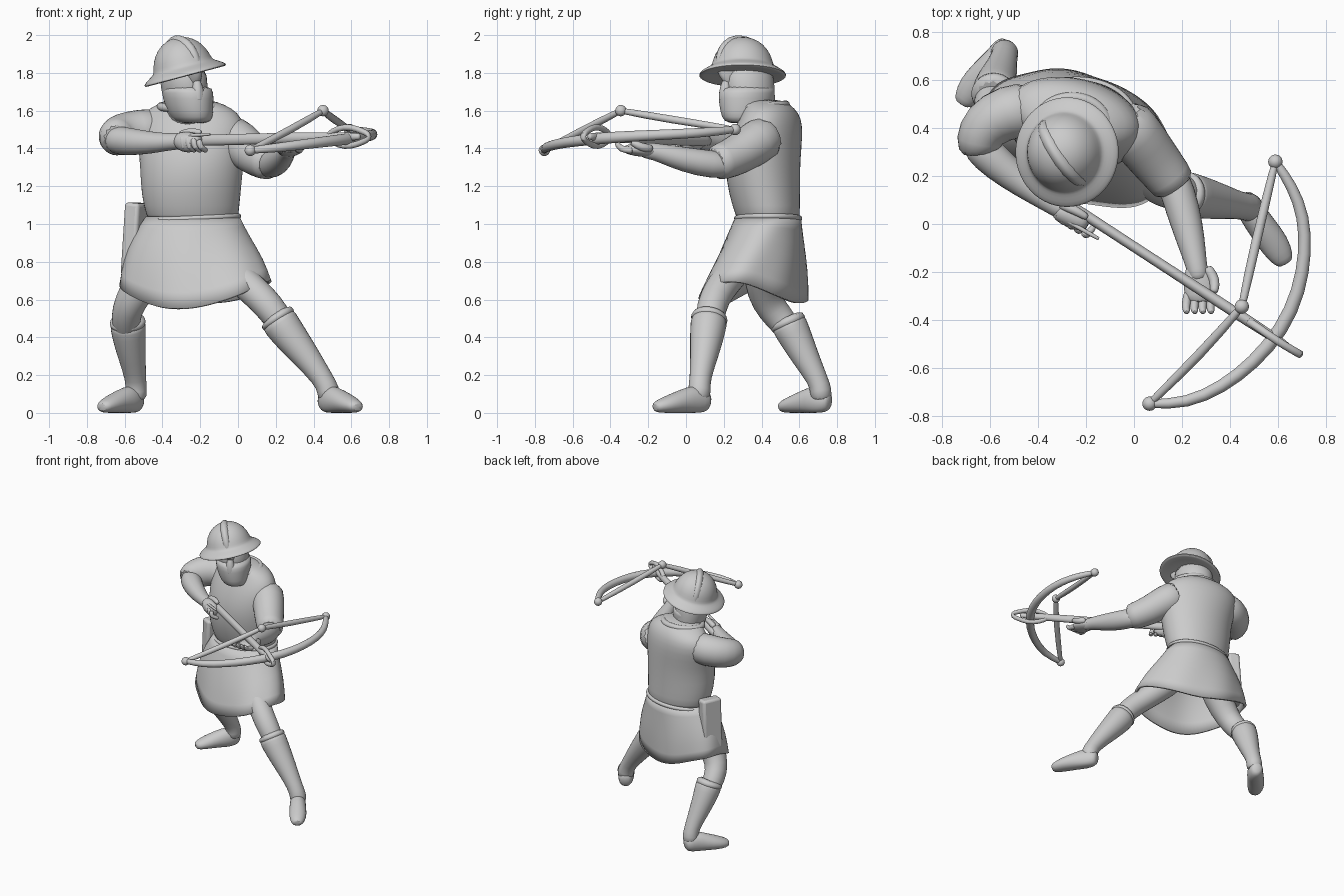
import bpy, math
from mathutils import Vector, Matrix

Z = Vector((0, 0, 1))


def finish(name, verts, faces, sub=1, angle=50):
    me = bpy.data.meshes.new(name)
    me.from_pydata([tuple(v) for v in verts], [], faces)
    me.update()
    ob = bpy.data.objects.new(name, me)
    bpy.context.collection.objects.link(ob)
    if sub:
        m = ob.modifiers.new("smooth", 'SUBSURF')
        m.levels = m.render_levels = sub
    bpy.ops.object.select_all(action='DESELECT')
    ob.select_set(True)
    bpy.context.view_layer.objects.active = ob
    bpy.ops.object.shade_smooth_by_angle(angle=math.radians(angle))
    return ob


def skin(name, rings, caps=True, closed=False, sub=1):
    """Join equal-length rings of points into one surface."""
    n, k = len(rings[0]), len(rings)
    verts = [p for r in rings for p in r]
    faces = []
    for i in range(k if closed else k - 1):
        j = (i + 1) % k
        faces += [(i*n + a, i*n + (a+1) % n, j*n + (a+1) % n, j*n + a) for a in range(n)]
    if caps and not closed:
        faces += [tuple(range(n))[::-1], tuple(range((k-1)*n, k*n))]
    return finish(name, verts, faces, sub)


def tube(name, pts, r=None, n=14, closed=False, rounded=True, sub=1):
    """Tube through (x, y, z, side radius, up radius) points."""
    P = [Vector(p[:3]) for p in pts]
    R = [(r, r) if r else (p[3], p[-1]) for p in pts]
    k = len(P)
    if rounded and not closed:       # extra shrunken rings give round ends
        d0, d1 = (P[0]-P[1]).normalized(), (P[-1]-P[-2]).normalized()
        P = [P[0] + d0*R[0][0]*.45] + P + [P[-1] + d1*R[-1][0]*.45]
        R = [(R[0][0]*.6, R[0][1]*.6)] + R + [(R[-1][0]*.6, R[-1][1]*.6)]
        k += 2
    rings, side, last = [], None, None
    for i in range(k):
        a = P[(i-1) % k] if closed else P[max(i-1, 0)]
        b = P[(i+1) % k] if closed else P[min(i+1, k-1)]
        t = (b - a).normalized()
        if side is None:
            side = t.cross(Z)
            side = side.normalized() if side.length > .1 else Vector((1, 0, 0))
        else:
            side = last.rotation_difference(t) @ side
        last, up = t, side.cross(t)
        ring = []
        for j in range(n):
            c = 2*math.pi*j/n
            v = P[i] + side*math.cos(c)*R[i][0] - up*math.sin(c)*R[i][1]
            v.z = max(v.z, 0)        # flat soles
            ring.append(v)
        rings.append(ring)
    return skin(name, rings, closed=closed, sub=sub)


def stack(name, rows, n=24, caps=True):
    """Horizontal ellipses: (cx, cy, z, rx, ry, turn in degrees)."""
    rings = []
    for cx, cy, z, rx, ry, turn in rows:
        m = Matrix.Rotation(math.radians(turn), 3, 'Z')
        rings.append([Vector((cx, cy, z)) + m @ Vector((rx*math.cos(2*math.pi*j/n),
                      ry*math.sin(2*math.pi*j/n), 0)) for j in range(n)])
    return skin(name, rings, caps)


def ball(name, p, scale, turn=(0, 0, 0)):
    bpy.ops.mesh.primitive_uv_sphere_add(segments=20, ring_count=12, location=p, rotation=turn)
    ob = bpy.context.object
    ob.name, ob.scale = name, scale
    bpy.ops.object.shade_smooth()


# torso, collar and belt
stack("torso", [(-.24, .435, 1.0, .23, .16, 0), (-.24, .435, 1.04, .245, .17, 0),
                (-.25, .415, 1.15, .265, .19, -2), (-.245, .405, 1.3, .276, .2, -6),
                (-.245, .42, 1.42, .29, .19, -12), (-.25, .44, 1.52, .295, .17, -14),
                (-.25, .45, 1.59, .26, .14, -14), (-.25, .43, 1.635, .18, .12, -8),
                (-.26, .41, 1.66, .1, .09, 0)])
ring = [(math.cos(i*math.pi/12), math.sin(i*math.pi/12)) for i in range(24)]
tube("collar", [(-.26 + .15*c, .41 + .12*s, 1.622 + .01*s) for c, s in ring], .024, 8, True)
tube("belt", [(-.24 + .245*c, .435 + .168*s, 1.03 + .012*c) for c, s in ring], .016, 8, True)

# skirt with folds and an uneven hem, stretched along the stride
N = 48
rows = [(-.24, .435, .24, .165, 0), (-.252, .41, .305, .205, -8), (-.24, .385, .37, .238, -15),
        (-.23, .36, .408, .255, -20)]
rings = []
for i, (cx, cy, rx, ry, deg) in enumerate(rows):
    row, m = [], Matrix.Rotation(math.radians(deg), 3, 'Z')
    for j in range(N):
        a = 2*math.pi*j/N
        c, s = math.cos(a), math.sin(a)
        hem = .565 + .13*c*c + .015*s
        f = 1 + .007*i*math.sin(7*a + .6) + (0, .01, .03, .04)[i]*math.exp(-((a - 5.7)/.5)**2)
        z = 1.035 + (hem - 1.035)*(0, .31, .65, 1)[i]
        row.append(Vector((cx, cy, z)) + m @ Vector((rx*f*c, ry*f*s, 0)))
    rings.append(row[::-1])
skirt = skin("skirt", rings, caps=False)
m = skirt.modifiers.new("thickness", 'SOLIDIFY')
m.thickness, m.offset = .02, 0

# quiver on the hip
bpy.ops.mesh.primitive_cube_add(size=1, location=(-.545, .47, .92),
                                rotation=(0, math.radians(4), math.radians(-25)))
quiver = bpy.context.object
quiver.name, quiver.scale = "quiver", (.085, .15, .385)
bpy.ops.object.transform_apply(location=False, rotation=False, scale=True)
b = quiver.modifiers.new("soft_edges", 'BEVEL')
b.width, b.segments = .018, 3
bpy.ops.object.shade_smooth_by_angle(angle=math.radians(40))

# head, mask and nose
stack("head", [(-.26, .37, 1.50, .09, .10, 30), (-.27, .35, 1.6, .105, .125, 30),
               (-.285, .335, 1.72, .122, .145, 30), (-.295, .32, 1.86, .125, .14, 30)])
stack("face_mask", [(-.235, .31, 1.53, .075, .095, 30), (-.245, .315, 1.56, .105, .135, 30),
                    (-.26, .32, 1.63, .122, .152, 30), (-.265, .32, 1.70, .13, .16, 30),
                    (-.275, .33, 1.735, .125, .148, 30)])
tube("nose", [(-.22, .215, 1.77, .016), (-.212, .205, 1.72, .03), (-.215, .215, 1.66, .045)])

# kettle helmet: turned profile with a central ridge, tilted sideways
prof = [(.13, .0), (.215, -.012), (.226, -.006), (.224, .006), (.185, .03), (.165, .042),
        (.158, .06), (.145, .11), (.11, .16), (.07, .187), (.03, .2), (.005, .202)]
turn = Matrix.Rotation(math.radians(-15), 4, 'Y')
tilt = Matrix.Translation((-.28, .30, 1.79)) @ turn
skin("helmet", [[tilt @ Vector((r*math.cos(2*math.pi*j/28), r*1.03*math.sin(2*math.pi*j/28), z))
                 for j in range(28)] for r, z in prof])
ball("helmet_ridge", (-.295, .297, 1.845), (.163, .06, .157),
     (turn @ Matrix.Rotation(math.radians(-57), 4, 'Z')).to_euler())

# arms: sleeves and forearms
tube("right_sleeve", [(-.40, .48, 1.50, .125), (-.53, .47, 1.49, .118), (-.62, .415, 1.475, .115),
                      (-.652, .345, 1.46, .103), (-.635, .29, 1.45, .09)], rounded=False)
tube("right_forearm", [(-.65, .33, 1.445, .08), (-.57, .25, 1.435, .075), (-.46, .165, 1.43, .06),
                       (-.36, .095, 1.435, .045), (-.29, .055, 1.44, .045)])
tube("left_sleeve", [(-.07, .45, 1.48, .125), (.01, .37, 1.43, .12), (.08, .275, 1.365, .11),
                     (.15, .19, 1.33, .1), (.18, .145, 1.322, .095)], rounded=False)
tube("left_forearm", [(.16, .20, 1.31, .075), (.205, .06, 1.325, .074), (.24, -.08, 1.36, .06),
                      (.26, -.17, 1.385, .045), (.27, -.22, 1.39, .045)])

# hands: palm, thumb and curled fingers
tube("left_palm", [(.26, -.18, 1.385, .05, .035), (.275, -.24, 1.39, .07, .035),
                   (.275, -.30, 1.395, .068, .03)])
tube("left_thumb", [(.31, -.19, 1.40, .024), (.34, -.235, 1.405, .023), (.335, -.28, 1.43, .019)])
tube("right_palm", [(-.31, .06, 1.44, .05, .05), (-.26, .03, 1.43, .05, .06), (-.21, .0, 1.435, .04, .045)])
tube("right_thumb", [(-.30, .08, 1.475, .022), (-.25, .06, 1.492, .02), (-.20, .03, 1.485, .016)])
for i in range(4):
    x = .215 + i*.034
    tube("left_finger", [(x + .01, -.29, 1.39, .021), (x, -.345, 1.395, .02), (x + .005, -.365, 1.425, .016)], n=8)
    s = i*.03
    tube("right_finger", [(-.295 + s, .015 - s*.6, 1.455 - s*.2, .02), (-.29 + s, .005 - s*.6, 1.405, .018),
                          (-.26 + s, .04 - s*.6, 1.39, .016)], n=8)

# crossbow: stock, trigger, bow, string, stirrup
tube("stock", [(-.33, .12, 1.44, .024, .03), (-.1, -.03, 1.445, .022, .03), (.2, -.225, 1.453, .022, .03),
               (.5, -.42, 1.46, .025, .028), (.64, -.51, 1.463, .018, .02)])
tube("trigger", [(-.32, .035, 1.465, .01), (-.15, -.06, 1.475, .01)], n=8)
bow = [(.59, .26, 1.50), (.66, .16, 1.49), (.71, .03, 1.48), (.716, -.12, 1.473), (.69, -.28, 1.465),
       (.62, -.44, 1.455), (.50, -.58, 1.44), (.37, -.68, 1.425), (.22, -.75, 1.405), (.065, -.75, 1.39)]
w = (.019, .024, .027, .028, .03, .032, .03, .028, .026, .02)
tube("bow", [p + (r,) for p, r in zip(bow, w)], n=12)
nut = (.45, -.345, 1.60)
for end, mid in ((bow[0], (.505, -.09, 1.555)), (bow[-1], (.29, -.53, 1.505))):
    tube("bowstring", [end + (.018,), mid + (.023,), nut + (.018,)], n=10)
for p in (bow[0], bow[-1], nut):
    ball("bow_knob", p, (.03, .03, .03))
up = [(.47, -.40, 1.47), (.53, -.44, 1.51), (.60, -.49, 1.515), (.66, -.525, 1.49), (.695, -.545, 1.475)]
tube("stirrup", up + [(x, y, 2.925 - z) for x, y, z in up[::-1]], .018, 8, True)

# legs: thighs, boots and feet
tube("left_thigh", [(-.12, .32, .85, .1), (-.02, .245, .74, .09), (.085, .17, .645, .084),
                    (.165, .135, .565, .083), (.24, .12, .46, .075)])
tube("left_boot", [(.205, .125, .505, .098), (.225, .12, .475, .1), (.28, .11, .40, .092), (.36, .095, .3, .076),
                   (.45, .075, .18, .056), (.48, .07, .12, .062), (.485, .07, .06, .06)], rounded=False)
tube("left_foot", [(.46, .105, .06, .05, .06), (.49, .05, .07, .06, .085), (.54, -.02, .06, .062, .065),
                   (.59, -.09, .045, .065, .05), (.625, -.15, .033, .047, .034)])
tube("right_thigh", [(-.40, .42, .85, .12), (-.51, .40, .69, .1), (-.575, .43, .58, .085),
                     (-.595, .49, .51, .082), (-.59, .56, .42, .07)])
tube("right_boot", [(-.585, .535, .49, .095), (-.582, .55, .46, .098), (-.575, .59, .38, .088), (-.56, .635, .29, .074),
                    (-.54, .70, .17, .055), (-.54, .715, .12, .06), (-.54, .715, .06, .058)], rounded=False)
tube("right_foot", [(-.535, .745, .06, .05, .06), (-.565, .69, .07, .06, .085), (-.62, .635, .06, .062, .065),
                    (-.675, .57, .045, .065, .05), (-.71, .515, .033, .047, .034)])
# loose boot cuffs
tube("left_boot_cuff", [(.195, .127, .52, .094), (.21, .123, .50, .102), (.225, .12, .475, .1)], rounded=False)
tube("right_boot_cuff", [(-.587, .527, .505, .092), (-.584, .54, .48, .1), (-.582, .552, .45, .098)], rounded=False)
